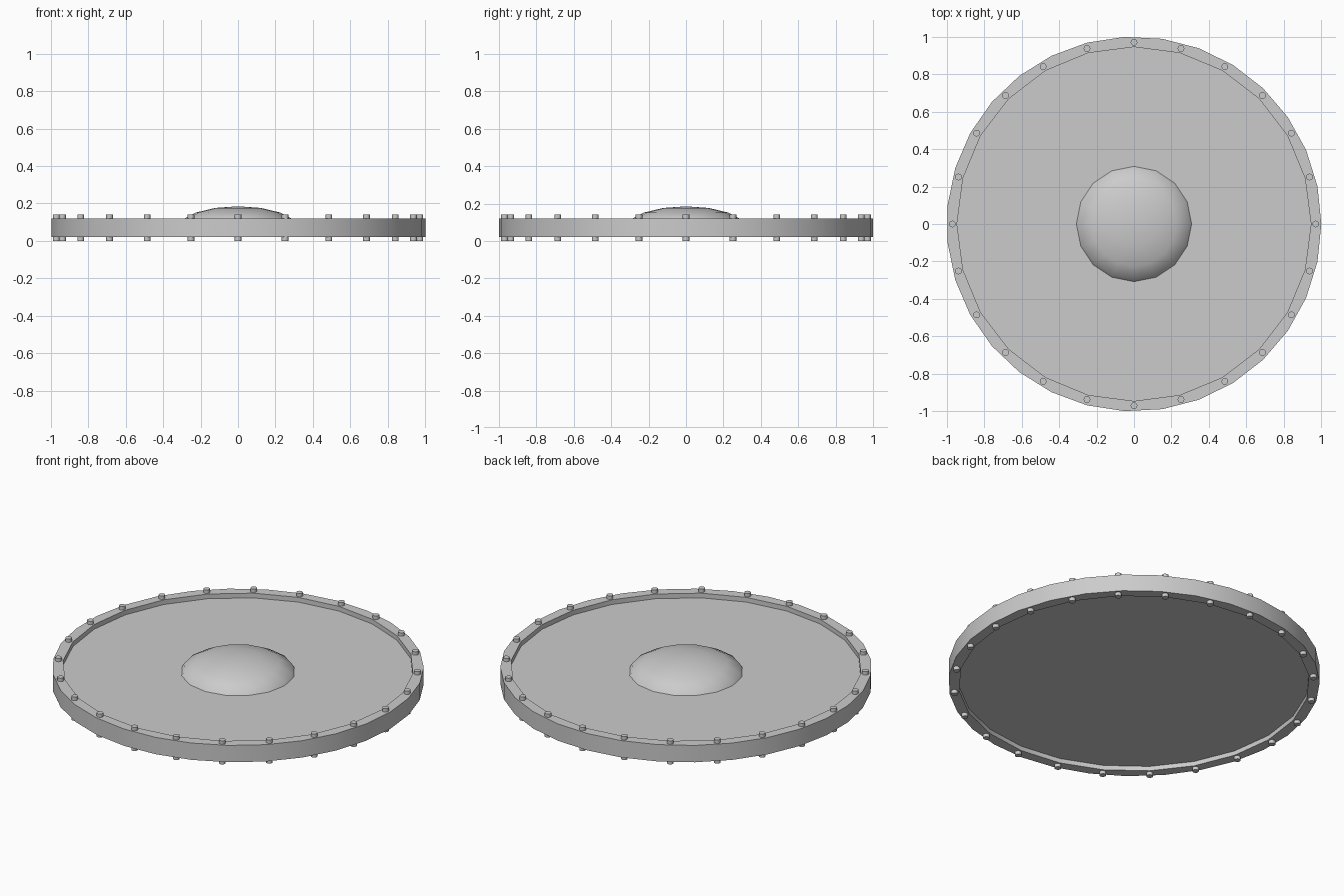
import bpy, bmesh
from math import sin, cos, pi, radians
from mathutils import Matrix

if "Cube" in bpy.data.objects:
    bpy.data.objects.remove(bpy.data.objects["Cube"])


def finish(bm, name, smooth=True):
    bmesh.ops.recalc_face_normals(bm, faces=bm.faces)
    me = bpy.data.meshes.new(name)
    bm.to_mesh(me)
    bm.free()
    ob = bpy.data.objects.new(name, me)
    bpy.context.collection.objects.link(ob)
    if smooth:
        bpy.ops.object.select_all(action='DESELECT')
        ob.select_set(True)
        bpy.context.view_layer.objects.active = ob
        bpy.ops.object.shade_smooth_by_angle(angle=radians(30))
    return ob


def loop(bm, n, r, z):
    vs = [bm.verts.new((r * cos(2 * pi * i / n), r * sin(2 * pi * i / n), z)) for i in range(n)]
    return [bm.edges.new((vs[i], vs[(i + 1) % n])) for i in range(n)]


def cylinder(bm, n, r, z0, z1, x=0, y=0):
    res = bmesh.ops.create_cone(bm, cap_ends=True, segments=n, radius1=r, radius2=r,
                                depth=z1 - z0, matrix=Matrix.Translation((x, y, (z0 + z1) / 2)))
    return res['verts']


# Rim: flat ring between outer and inner outlines, extruded upward
bm = bmesh.new()
edges = loop(bm, 31, 1.0, 0.02) + loop(bm, 24, 0.945, 0.02)
bmesh.ops.triangle_fill(bm, edges=edges, use_beauty=True, normal=(0, 0, 1))
ext = bmesh.ops.extrude_face_region(bm, geom=bm.faces[:], use_keep_orig=True)
top = [g for g in ext['geom'] if isinstance(g, bmesh.types.BMVert)]
bmesh.ops.translate(bm, verts=top, vec=(0, 0, 0.10))
finish(bm, "rim")

# Recessed board
bm = bmesh.new()
verts = cylinder(bm, 24, 0.945, 0.047, 0.092)
bmesh.ops.rotate(bm, verts=verts, cent=(0, 0, 0), matrix=Matrix.Rotation(0, 3, 'Z'))
finish(bm, "board", smooth=False)

# Central boss: upper half of a flattened sphere
bm = bmesh.new()
bmesh.ops.create_uvsphere(bm, u_segments=16, v_segments=8, radius=1.0)
bmesh.ops.delete(bm, geom=[v for v in bm.verts if v.co.z < -0.01], context='VERTS')
bmesh.ops.scale(bm, vec=(0.32, 0.32, 0.115), verts=bm.verts)
bmesh.ops.translate(bm, vec=(0, 0, 0.07), verts=bm.verts)
boss = finish(bm, "boss", smooth=False)
boss.data.shade_smooth()

# Rivets passing through the rim
bm = bmesh.new()
for i in range(24):
    a = 2 * pi * i / 24
    cylinder(bm, 12, 0.018, 0.0, 0.14, 0.97 * cos(a), 0.97 * sin(a))
finish(bm, "rivets", smooth=False)
for p in bpy.data.objects["rivets"].data.polygons:
    p.use_smooth = abs(p.normal.z) < 0.5
